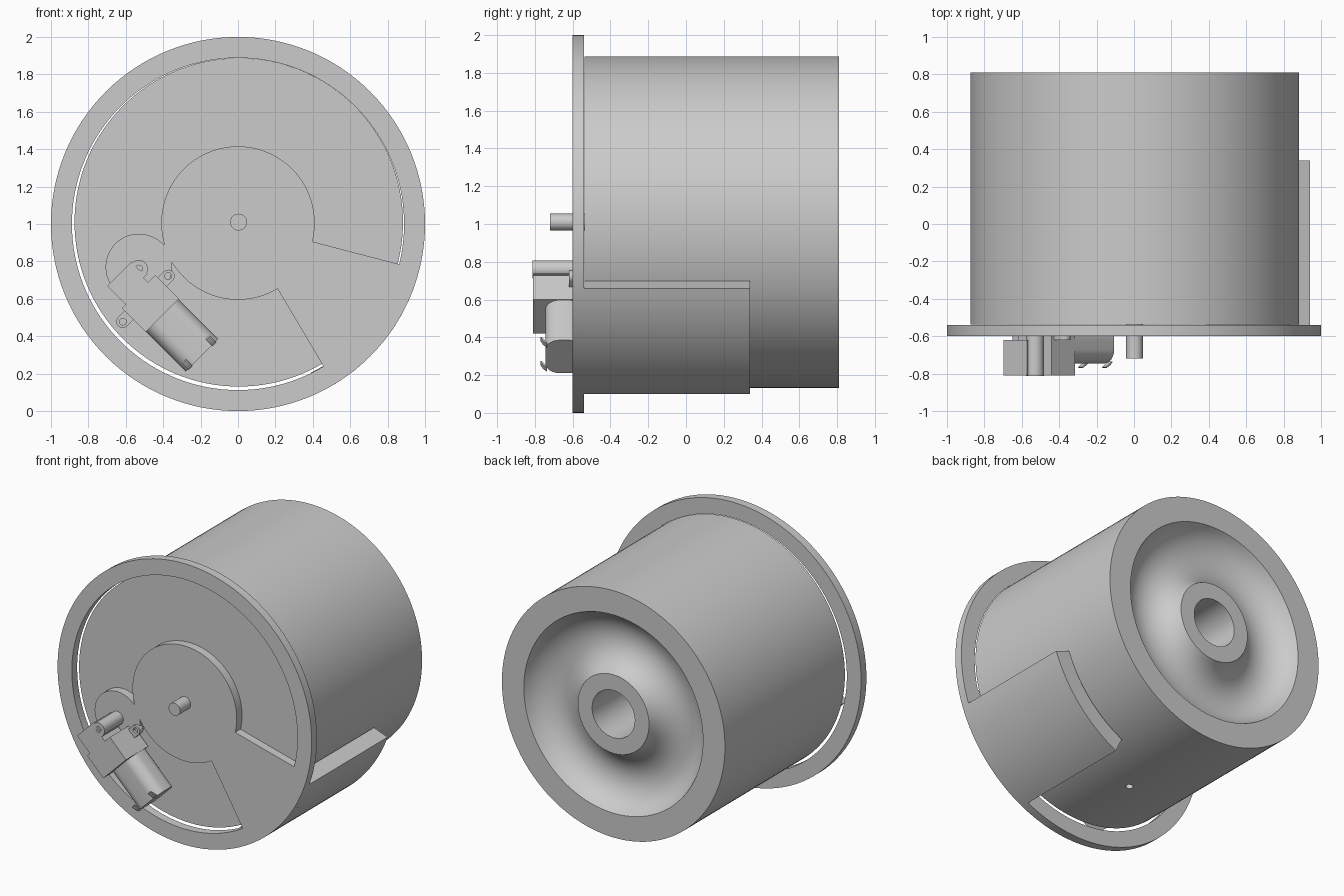
import bpy, bmesh
from math import sin, cos, acos, asin, atan2, hypot, pi, radians, sqrt
from mathutils import Vector

if "Cube" in bpy.data.objects:
    bpy.data.objects.remove(bpy.data.objects["Cube"])

X, Y, Z = Vector((1, 0, 0)), Vector((0, 1, 0)), Vector((0, 0, 1))


def finish(name, bm):
    bmesh.ops.recalc_face_normals(bm, faces=bm.faces)
    me = bpy.data.meshes.new(name)
    bm.to_mesh(me)
    bm.free()
    ob = bpy.data.objects.new(name, me)
    bpy.context.collection.objects.link(ob)
    smooth(ob)
    return ob


def smooth(ob):
    bpy.ops.object.select_all(action='DESELECT')
    ob.select_set(True)
    bpy.context.view_layer.objects.active = ob
    bpy.ops.object.shade_smooth_by_angle(angle=radians(30))


def arc(cx, cy, r, a0, a1, n):
    """n + 1 points on an arc, angles in degrees."""
    return [(cx + r * cos(radians(a0 + (a1 - a0) * i / n)),
             cy + r * sin(radians(a0 + (a1 - a0) * i / n))) for i in range(n + 1)]


def circle(cx, cy, r, n=32):
    return arc(cx, cy, r, 0, 360, n)[:-1]


def prism(name, loops, h0, h1, axes=(X, Z, Y), origin=Vector()):
    """Extrude an outline (further loops are holes) from h0 to h1."""
    bm = bmesh.new()
    for loop in loops:
        vs = [bm.verts.new(origin + axes[0] * a + axes[1] * b + axes[2] * h0) for a, b in loop]
        for i, v in enumerate(vs):
            bm.edges.new((v, vs[(i + 1) % len(vs)]))
    bmesh.ops.triangle_fill(bm, use_beauty=True, edges=bm.edges[:], normal=axes[2])
    ext = bmesh.ops.extrude_face_region(bm, geom=bm.faces[:], use_keep_orig=True)
    verts = [g for g in ext['geom'] if isinstance(g, bmesh.types.BMVert)]
    bmesh.ops.translate(bm, verts=verts, vec=axes[2] * (h1 - h0))
    return finish(name, bm)


def lathe(name, profile, cx, cz, steps=128):
    """Revolve (radius, y) points about the y direction."""
    bm = bmesh.new()
    vs = [bm.verts.new((cx + r, y, cz)) for r, y in profile]
    es = [bm.edges.new(p) for p in zip(vs, vs[1:])]
    bmesh.ops.spin(bm, geom=vs + es, cent=(cx, 0, cz), axis=Y, angle=2 * pi,
                   steps=steps, use_merge=False)
    bmesh.ops.remove_doubles(bm, verts=bm.verts[:], dist=1e-5)
    return finish(name, bm)


# Front plate: disc with one C-shaped window around hub, wedge and motor pad
hub_r, pad_r, pad = 0.41, 0.178, (-0.53, 0.77)
d = hypot(pad[0], pad[1] - 1)
toward = 180 + atan2(1 - pad[1], -pad[0]) * 180 / pi
half = acos((hub_r**2 + d**2 - pad_r**2) / (2 * hub_r * d)) * 180 / pi
pad_half = asin(hub_r * sin(radians(half)) / pad_r) * 180 / pi
window = (arc(0, 1, 0.888, -14, 301, 120)
          + arc(0, 1.005, hub_r, 301, toward + half, 32)
          + arc(*pad, pad_r, toward - 180 - pad_half, toward - 540 + pad_half, 40)[1:-1]
          + arc(0, 1.005, hub_r, toward - half, -14, 70))
prism("front_plate", [circle(0, 1, 1, 128), window], -0.60, -0.54)

# Side guard: curved shell behind the plate
prism("side_guard", [arc(0, 1, 1.0, -64, -20, 24) + arc(0, 1, 0.885, -20, -64, 24)], -0.54, 0.34)

# Drum with dished back and central bore
mid, hw, depth = 0.4925, 0.2125, 0.15
R = (hw**2 + depth**2) / (2 * depth)
ang = asin(hw / R) * 180 / pi
dish = arc(mid, 0.81 + R - depth, R, -90 + ang, -90 - ang, 16)
drum = lathe("drum", [(0, -0.538), (0.878, -0.538), (0.878, 0.81)] + dish
             + [(0.168, 0.81), (0.168, -0.35), (0, -0.35)], 0.004, 1.009)

# Set-screw hole under the drum
cutter = prism("screw_hole_cutter", [circle(0.04, 0.0, 0.024, 24)], 0.0, 0.5, (X, Y, Z))
cutter.hide_render = True
mod = drum.modifiers.new("screw_hole", 'BOOLEAN')
mod.object, mod.operation, mod.solver = cutter, 'DIFFERENCE', 'EXACT'
bpy.context.view_layer.objects.active = drum
bpy.ops.object.modifier_apply(modifier=mod.name)
bpy.data.objects.remove(cutter)
smooth(drum)

# Axle
prism("axle", [circle(0.003, 1.01, 0.045)], -0.72, -0.53)

# Gear motor, in its own frame: U along the motor, V across it
U = (Z - X) / sqrt(2)
V = (X + Z) / sqrt(2)
O = Vector((-0.405, 0, 0.51))
front = dict(axes=(U, V, Y), origin=O)

# Motor can: rounded section swept along U
r, a, b0, b1 = 0.075, 0.123, -0.745, -0.545
section = (arc(a - r, b1 - r, r, 0, 90, 10) + arc(r - a, b1 - r, r, 90, 180, 10)
           + arc(r - a, b0 + r, r, 180, 270, 10) + arc(a - r, b0 + r, r, 270, 360, 10))
prism("motor_can", [section], -0.30, 0.0, (V, Y, U), O)

# Gearbox body and stepped output end
prism("gearbox", [[(0, -0.125), (0.18, -0.125), (0.18, 0.128), (0, 0.128)]], -0.81, -0.56, **front)
prism("gearbox_end", [[(0.18, -0.095), (0.32, -0.095), (0.32, 0.085), (0.265, 0.085),
                       (0.215, 0.105), (0.215, 0.072), (0.18, 0.072)]], -0.81, -0.62, **front)
prism("output_boss", [circle(0.265, 0.088, 0.048), circle(0.265, 0.088, 0.02)],
      -0.813, -0.60, **front)
prism("output_shaft", [circle(0.265, 0.088, 0.02)], -0.80, -0.59, **front)

# Mounting ears and terminals, one on each side
for side, s in (("left", -1), ("right", 1)):
    ear = [(0.127 + p, s * (0.172 + q)) for p, q in
           arc(0, 0, 0.034, 0, 180, 16) + [(-0.034, -0.06), (0.034, -0.06)]]
    prism("mounting_ear_" + side, [ear, circle(0.127, s * 0.172, 0.018, 20)],
          -0.62, -0.58, **front)
    tab = [(-0.302, -0.735), (-0.285, -0.746), (-0.255, -0.765),
           (-0.26, -0.77), (-0.29, -0.755), (-0.306, -0.737)]
    prism("terminal_" + side, [tab], s * 0.09 - 0.015, s * 0.09 + 0.015, (U, Y, V), O)
